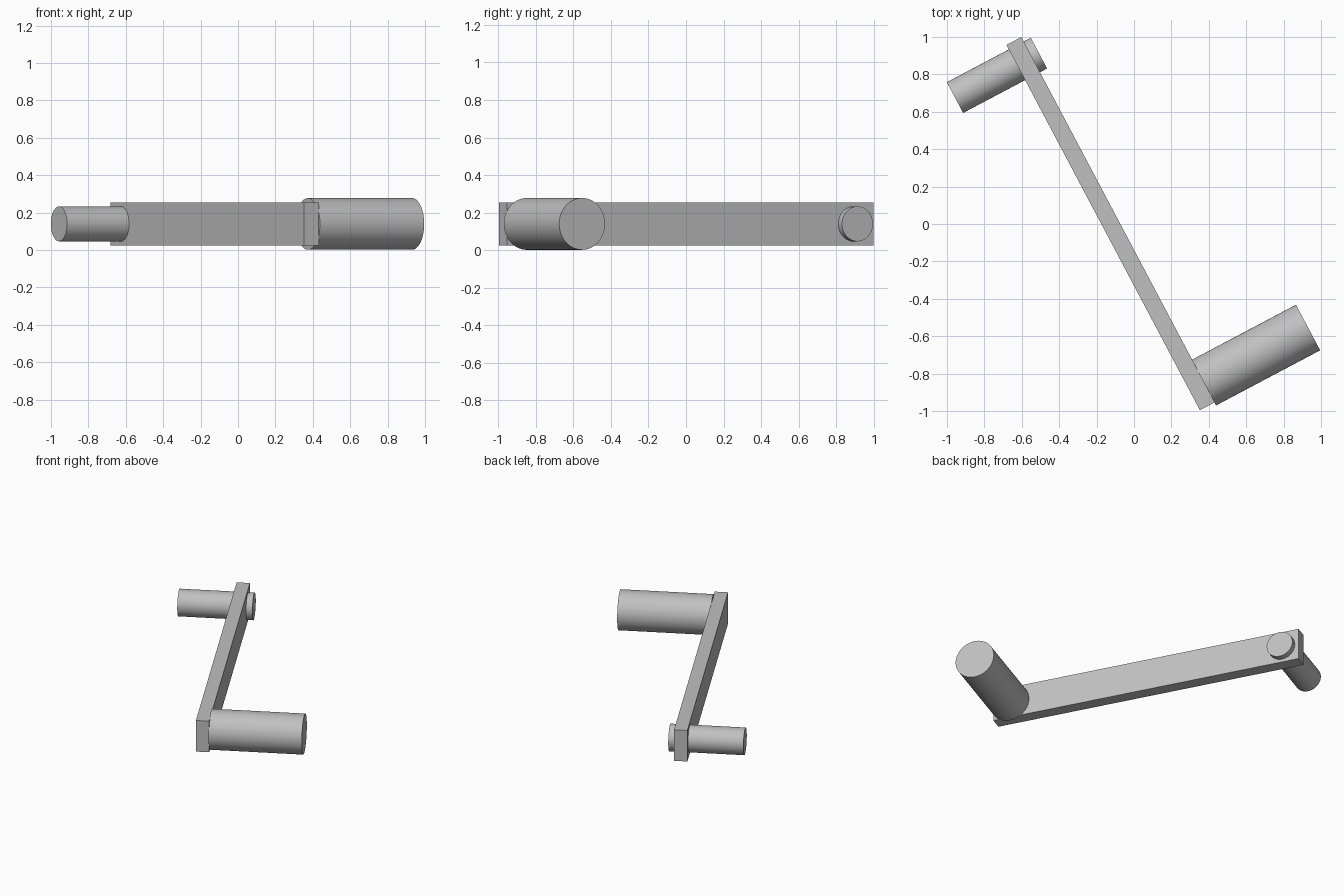
import bpy
import math
from mathutils import Matrix

cube = bpy.data.objects.get("Cube")
if cube:
    bpy.data.objects.remove(cube, do_unlink=True)

# One plain grey for the whole crank
GREY = (0.53, 0.53, 0.53, 1.0)
grey = bpy.data.materials.new("plain grey")
grey.use_nodes = True
grey.diffuse_color = GREY
grey.node_tree.nodes["Principled BSDF"].inputs["Base Color"].default_value = GREY

# Crank frame: local x runs along the pins, local -y along the arm
HEIGHT = 0.14
FRAME = Matrix.Translation((-0.125, 0.002, HEIGHT)) @ Matrix.Rotation(math.radians(27.9), 4, 'Z')


def finish(name, local):
    obj = bpy.context.object
    obj.name = name
    obj.matrix_world = FRAME @ local
    obj.data.materials.append(grey)
    return obj


def pin(name, start, end, along, radius):
    """Round bar lying along local x from start to end."""
    bpy.ops.mesh.primitive_cylinder_add(vertices=64, radius=radius, depth=end - start)
    local = Matrix.Translation(((start + end) / 2, along, 0)) @ Matrix.Rotation(math.pi / 2, 4, 'Y')
    finish(name, local)
    bpy.ops.object.shade_smooth_by_angle(angle=math.radians(30))


# Flat arm
bpy.ops.mesh.primitive_cube_add(size=1)
finish("crank_arm", Matrix.Diagonal((0.09, 2.21, 0.23, 1)))

# Thick grip butted against the arm, thin shaft passing through it
pin("hand_grip", 0.043, 0.673, -0.985, 0.138)
pin("drive_shaft", -0.42, 0.088, 0.985, 0.093)
